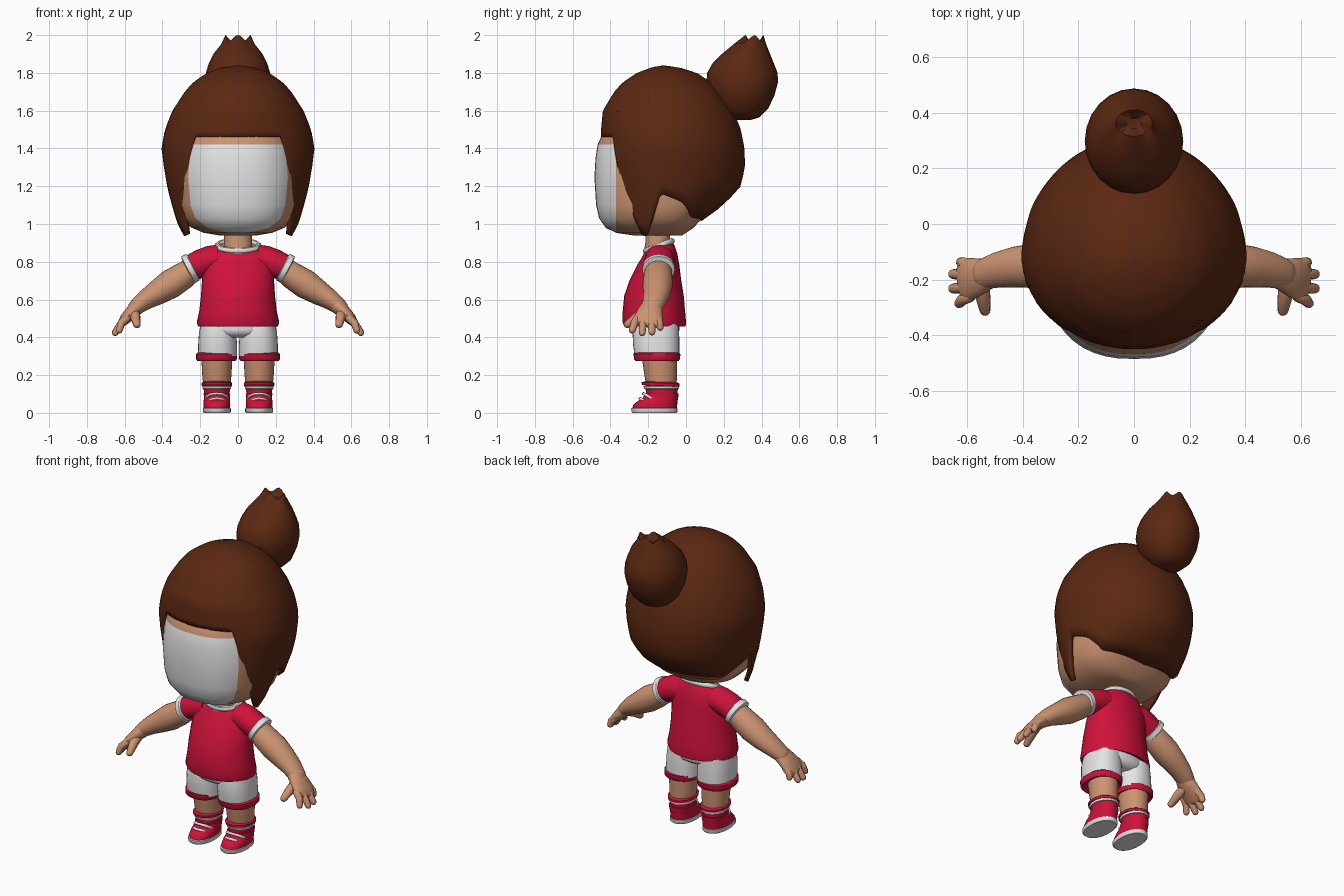
import bpy, bmesh, math
from mathutils import Vector

if "Cube" in bpy.data.objects:
    bpy.data.objects.remove(bpy.data.objects["Cube"])

COLOURS = {"skin": (.60, .29, .165), "hair_brown": (.105, .021, .006),
           "red": (.62, .006, .042), "white": (.78, .78, .78)}
MATS = {}
for n, c in COLOURS.items():
    MATS[n] = bpy.data.materials.new(n)
    MATS[n].diffuse_color = (*c, 1)


def finish(name, mesh, mats, mirror=False):
    for m in mats:
        mesh.materials.append(MATS[m])
    ob = bpy.data.objects.new(name, mesh)
    bpy.context.collection.objects.link(ob)
    if mirror:
        ob.modifiers.new("mirror", 'MIRROR').use_mirror_merge = False
    return ob


def loft(name, rings, mats, mirror=False, caps=(True, True), rule=None, edit=None):
    """Skin a list of point rings; rule(face centre) gives the material index."""
    bm = bmesh.new()
    rows = [[bm.verts.new(p) for p in r] for r in rings]
    n = len(rows[0])
    for a, b in zip(rows, rows[1:]):
        for i in range(n):
            j = (i + 1) % n
            bm.faces.new((a[i], a[j], b[j], b[i]))
    if caps[0]:
        bm.faces.new(rows[0][::-1])
    if caps[1]:
        bm.faces.new(rows[-1])
    if edit:
        edit(bm)
    bmesh.ops.remove_doubles(bm, verts=bm.verts, dist=1e-5)
    bmesh.ops.recalc_face_normals(bm, faces=bm.faces)
    if rule:
        for f in bm.faces:
            f.material_index = rule(f)
    me = bpy.data.meshes.new(name)
    bm.to_mesh(me)
    bm.free()
    return finish(name, me, mats, mirror)


def ring(z, rx, yf, yb, cx=0, yc=None, n=32, e=2.0, tilt=0):
    """Horizontal superellipse ring with its own front and back depth."""
    yc = (yf + yb) / 2 if yc is None else yc
    out = []
    for i in range(n):
        a = 2 * math.pi * i / n
        s, c = math.sin(a), math.cos(a)
        x = cx + rx * math.copysign(abs(s) ** (2 / e), s)
        d = (yc - yf) if c > 0 else (yb - yc)
        y = yc - d * math.copysign(abs(c) ** (2 / e), c)
        out.append(Vector((x, y, z + tilt * (y - yc))))
    return out


def stack(name, rows, mat, cx=0, mirror=False, **kw):
    return loft(name, [ring(*r, cx=cx, **kw) for r in rows], [mat], mirror)


def tube(name, pts, mat, rounded=True, n=16):
    """Mirrored limb through (x, y, z, width along y, thickness) points."""
    P = [(Vector(p[:3]), p[3], p[4] if len(p) > 4 else p[3]) for p in pts]
    T = [(P[min(i + 1, len(P) - 1)][0] - P[max(i - 1, 0)][0]).normalized() for i in range(len(P))]
    S = list(zip(P, T))
    if rounded:
        def end(s, sign):
            (p, w, h), t = s
            return [((p + t * sign * h * d, w * k, h * k), t) for d, k in ((.45, .88), (.8, .58), (.95, .25))]
        S = end(S[0], -1)[::-1] + S + end(S[-1], 1)
    rings = []
    for (p, w, h), t in S:
        u = Vector((0, 1, 0))
        u = (u - t * u.dot(t)).normalized()
        v = t.cross(u)
        rings.append([p + u * w * math.cos(2 * math.pi * i / n) + v * h * math.sin(2 * math.pi * i / n)
                      for i in range(n)])
    return loft(name, rings, [mat], True)


def cord(name, pts, r, mat, cyclic, mirror=False):
    cu = bpy.data.curves.new(name, 'CURVE')
    cu.dimensions = '3D'
    cu.bevel_depth, cu.bevel_resolution, cu.use_fill_caps = r, 2, True
    sp = cu.splines.new('POLY')
    sp.points.add(len(pts) - 1)
    for q, p in zip(sp.points, pts):
        q.co = (*p, 1)
    sp.use_cyclic_u = cyclic
    tmp = bpy.data.objects.new(name + "_path", cu)
    me = bpy.data.meshes.new_from_object(tmp)
    bpy.data.objects.remove(tmp)
    me.materials.clear()
    return finish(name, me, [mat], mirror)


def lerp(keys, x):
    for a, b in zip(keys, keys[1:]):
        if x <= b[0]:
            f = max(0, (x - a[0]) / (b[0] - a[0]))
            return [p + (q - p) * f for p, q in zip(a[1:], b[1:])]
    return list(keys[-1][1:])


# Head with white face panel cut into the front
HEAD = [(.94, .10, -.28, -.02), (.953, .18, -.37, 0), (.98, .245, -.425, .04), (1.03, .295, -.46, .085),
        (1.1, .315, -.476, .15), (1.25, .325, -.485, .23), (1.35, .318, -.479, .25), (1.42, .307, -.468, .25),
        (1.46, .30, -.450, .25), (1.5, .295, -.43, .24), (1.6, .27, -.37, .18), (1.75, .13, -.2, .03)]


def cut_face(bm):
    bmesh.ops.bisect_plane(bm, geom=bm.verts[:] + bm.edges[:] + bm.faces[:],
                           plane_co=(0, -.37, 0), plane_no=(0, 1, 0))


def face_rule(f):
    c = f.calc_center_median()
    return int(c.y < -.37 and c.z < 1.42)


loft("head", [ring(*r, yc=-.13, n=48, e=2.4) for r in HEAD], ["skin", "white"], rule=face_rule, edit=cut_face)

# Hair cap: rounded shell whose lower edge forms fringe, side locks and nape
SHELL = [(.92, .30, -.36, 0), (1.0, .33, -.39, .06), (1.1, .352, -.42, .20), (1.2, .375, -.44, .29),
         (1.3, .392, -.45, .312), (1.4, .405, -.45, .31), (1.5, .387, -.45, .29), (1.6, .347, -.44, .25),
         (1.7, .282, -.38, .185), (1.75, .238, -.335, .13), (1.8, .165, -.26, .06),
         (1.83, .085, -.18, -.04), (1.84, 0, -.12, -.12)]
EDGE = [(0, 1.46), (36, 1.46), (39, 1.38), (45, 1.25), (55, 1.05), (62, .94), (69, .935), (78, 1.03),
        (88, 1.16), (105, 1.12), (130, 1.035), (180, 1.015)]
rows = []
for k in range(23):
    row = []
    for i in range(120):
        a = i * 3
        low = lerp(EDGE, min(a, 360 - a))[0]
        z = 1.84 - (1.84 - low) * (k / 22) ** 1.7
        rx, yf, yb = lerp(SHELL, z)
        s, c = math.sin(math.radians(a)), math.cos(math.radians(a))
        row.append((rx * s, -.12 - c * ((-.12 - yf) if c > 0 else (yb + .12)), z))
    rows.append(row)
hair = loft("hair_cap", rows, ["hair_brown"], caps=(False, False))
sol = hair.modifiers.new("thickness", 'SOLIDIFY')
sol.thickness, sol.offset = .025, -1

# Bun with a ragged tip
BUN = [(1.55, .04, .26, .34), (1.565, .09, .21, .39), (1.61, .137, .165, .435), (1.68, .166, .125, .468),
       (1.75, .177, .108, .487), (1.80, .17, .112, .485), (1.85, .155, .14, .465), (1.90, .13, .19, .445),
       (1.95, .09, .25, .425), (1.985, .066, .315, .41)]
bun = [ring(*r, n=24) for r in BUN]
for i, p in enumerate(bun[-1]):
    p.z += .016 * math.cos(i * math.pi / 3)
bun.append([Vector((p.x * .4, .36 + (p.y - .36) * .4, 1.955)) for p in bun[-1]])
loft("hair_bun", bun, ["hair_brown"])

# Neck, shirt and collar
stack("neck", [(.84, .08, -.225, -.08), (.90, .073, -.215, -.085), (.98, .073, -.215, -.085)], "skin")
SHIRT = [(.475, .195, -.31, -.02, 0), (.458, .212, -.328, -.002, 0), (.48, .218, -.335, 0, 0),
         (.54, .205, -.335, -.005, 0), (.62, .196, -.327, -.012, 0), (.70, .191, -.30, -.025, 0),
         (.78, .187, -.26, -.035, 0), (.83, .178, -.235, -.045, .1), (.865, .15, -.222, -.06, .25),
         (.884, .108, -.212, -.075, .38)]
tops = [ring(*r[:4], tilt=r[4]) for r in SHIRT]
loft("shirt", tops, ["red", "skin"], rule=lambda f: int(len(f.verts) > 4 and f.calc_center_median().z > .8))
cord("collar", tops[-1], .016, "white", True)

# Sleeves, cuffs, arms and hands
tube("sleeve", [(.10, -.14, .815, .078, .076), (.15, -.14, .808, .08, .076), (.20, -.143, .79, .08, .074),
                (.25, -.145, .765, .077, .07)], "red", False, 24)
tube("sleeve_cuff", [(.236, -.145, .773, .08, .073), (.24, -.145, .771, .086, .079),
                     (.264, -.145, .758, .086, .079), (.268, -.145, .756, .075, .068)], "white", False, 24)
tube("arm", [(.22, -.145, .775, .068, .06), (.29, -.148, .725, .076, .072), (.36, -.15, .68, .08, .077),
             (.43, -.155, .635, .073, .065), (.49, -.165, .598, .064, .053),
             (.54, -.18, .56, .055, .042)], "skin", True, 24)
tube("palm", [(.525, -.18, .568, .055, .042), (.56, -.19, .535, .068, .037),
              (.60, -.20, .495, .08, .029), (.615, -.205, .475, .076, .022)], "skin")
for i, (y0, x, y, z) in enumerate([(-.145, .622, -.137, .452), (-.185, .65, -.18, .428),
                                   (-.225, .65, -.232, .424), (-.26, .628, -.285, .438)]):
    tube(f"finger_{i + 1}", [(.59, y0, .50, .022), (.617, (y0 + y) / 2, .475, .021), (x, y, z, .018)], "skin", n=10)
tube("thumb", [(.55, -.20, .535, .03), (.543, -.26, .505, .027), (.535, -.31, .468, .02)], "skin", n=10)

# Shorts with red trim
stack("shorts_hips", [(.40, .12, -.25, -.07), (.42, .185, -.28, -.04), (.44, .203, -.285, -.035),
                      (.50, .198, -.28, -.035)], "white")
stack("shorts_leg", [(.30, .104, -.272, -.035), (.36, .103, -.28, -.035), (.42, .099, -.283, -.036),
                     (.47, .09, -.275, -.04)], "white", .108, True, e=2.3)
stack("shorts_trim", [(.285, .088, -.25, -.05), (.276, .102, -.268, -.038), (.285, .108, -.275, -.031),
                      (.312, .108, -.278, -.03), (.32, .10, -.268, -.04)], "red", .114, True, e=2.3)

# Legs, socks and shoes
stack("leg", [(.14, .072, -.21, -.05), (.2, .077, -.22, -.048), (.3, .083, -.235, -.048)], "skin", .112, True)
stack("sock", [(.07, .066, -.208, -.05), (.11, .068, -.212, -.045), (.135, .071, -.215, -.042)], "red", .112, True)
stack("sock_stripe", [(.126, .068, -.21, -.045), (.128, .075, -.222, -.038), (.141, .077, -.226, -.037),
                      (.143, .068, -.21, -.045)], "white", .112, True)
stack("sock_cuff", [(.142, .07, -.215, -.04), (.144, .08, -.233, -.034), (.158, .081, -.235, -.033),
                    (.165, .072, -.215, -.045)], "red", .112, True, tilt=-.04)
stack("shoe", [(.02, .07, -.284, -.05), (.04, .071, -.28, -.047), (.058, .07, -.262, -.045),
               (.073, .069, -.238, -.043), (.09, .069, -.222, -.04), (.102, .07, -.218, -.04),
               (.104, .062, -.20, -.05)], "red", .112, True, e=2.2)
stack("shoe_sole", [(0, .069, -.283, -.052), (.006, .074, -.289, -.046), (.024, .074, -.29, -.046),
                    (.028, .068, -.28, -.052)], "white", .112, True, e=2.2)
for nm, w, z, y in (("lace_upper", .056, .102, -.225), ("lace_lower", .045, .076, -.243)):
    arc = [(.112 + w * math.sin(t * .3), y + .05 * (1 - math.cos(t * .3)), z - .028 * (1 - math.cos(t * .3)))
           for t in range(-5, 6)]
    cord(nm, arc, .008, "white", False, True)

# Smooth shading that keeps hems and soles crisp
for ob in bpy.data.objects:
    ob.select_set(True)
    bpy.context.view_layer.objects.active = ob
bpy.ops.object.shade_smooth_by_angle(angle=math.radians(45))

for m in bpy.data.materials:
    if m.users and not m.is_grease_pencil:
        m.use_nodes = True
        m.node_tree.nodes["Principled BSDF"].inputs["Base Color"].default_value = m.diffuse_color
